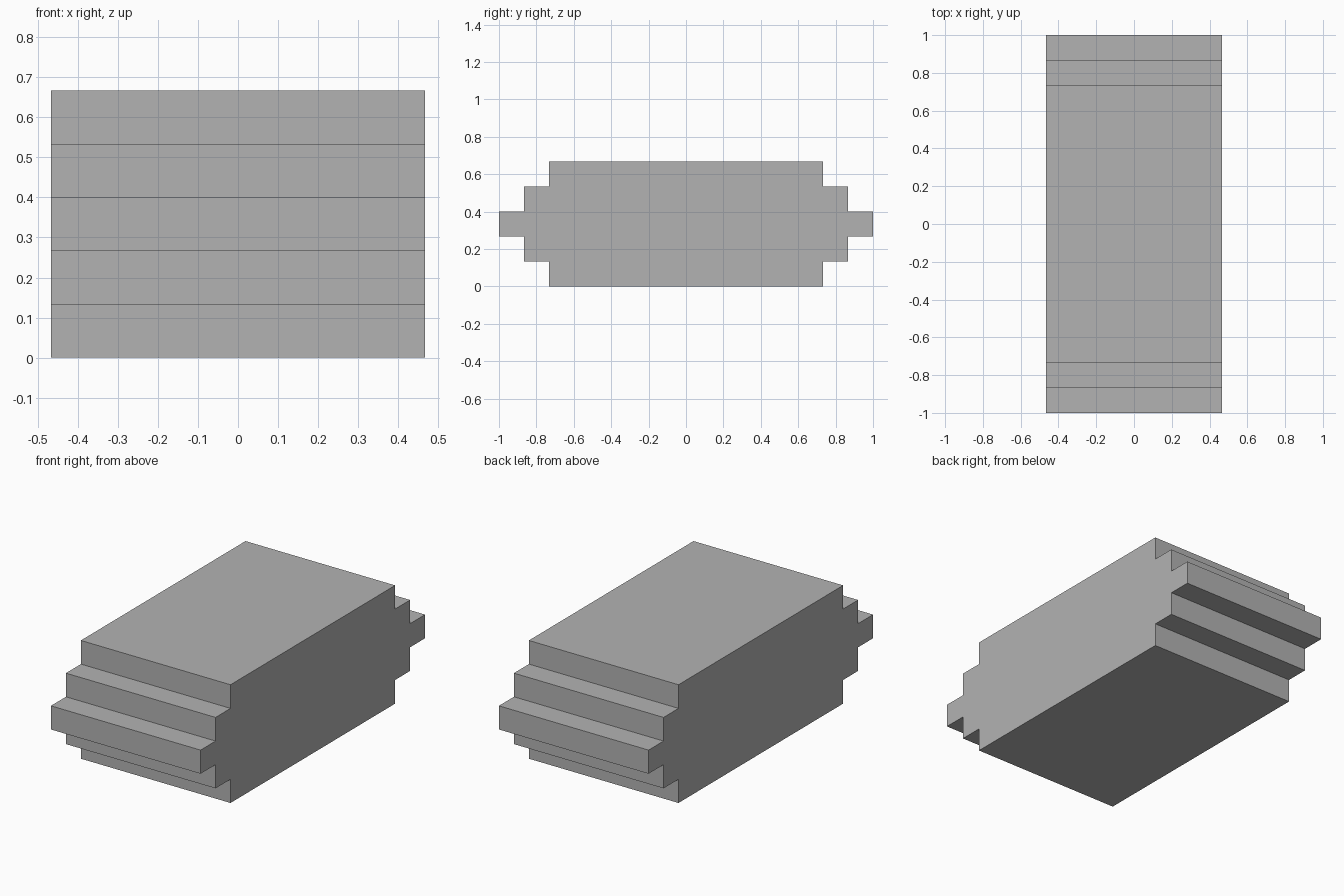
import bpy
import bmesh

cube = bpy.data.objects.get("Cube")
if cube:
    bpy.data.objects.remove(cube, do_unlink=True)

STEP = 2 / 15          # height and depth of every step
HALF_WIDTH = 3.5 * STEP
HALF_LENGTHS = [5.5 * STEP, 6.5 * STEP, 7.5 * STEP, 6.5 * STEP, 5.5 * STEP]

# Plain grey for the whole block
grey = bpy.data.materials.new("plain_grey")
grey.use_nodes = True
colour = (0.45, 0.45, 0.45, 1)
grey.diffuse_color = colour
grey.node_tree.nodes["Principled BSDF"].inputs["Base Color"].default_value = colour

# Stepped side outline: up the back, then mirrored down the front
back = []
for level, half_length in enumerate(HALF_LENGTHS):
    back += [(half_length, level * STEP), (half_length, (level + 1) * STEP)]
outline = back + [(-y, z) for y, z in reversed(back)]

# Extrude the outline across the width
bm = bmesh.new()
side = bm.faces.new([bm.verts.new((-HALF_WIDTH, y, z)) for y, z in outline])
extruded = bmesh.ops.extrude_face_region(bm, geom=[side])
moved = [v for v in extruded["geom"] if isinstance(v, bmesh.types.BMVert)]
bmesh.ops.translate(bm, vec=(2 * HALF_WIDTH, 0, 0), verts=moved)
bmesh.ops.recalc_face_normals(bm, faces=bm.faces)

mesh = bpy.data.meshes.new("stepped_block")
bm.to_mesh(mesh)
bm.free()
mesh.materials.append(grey)
block = bpy.data.objects.new("stepped_block", mesh)
bpy.context.collection.objects.link(block)
